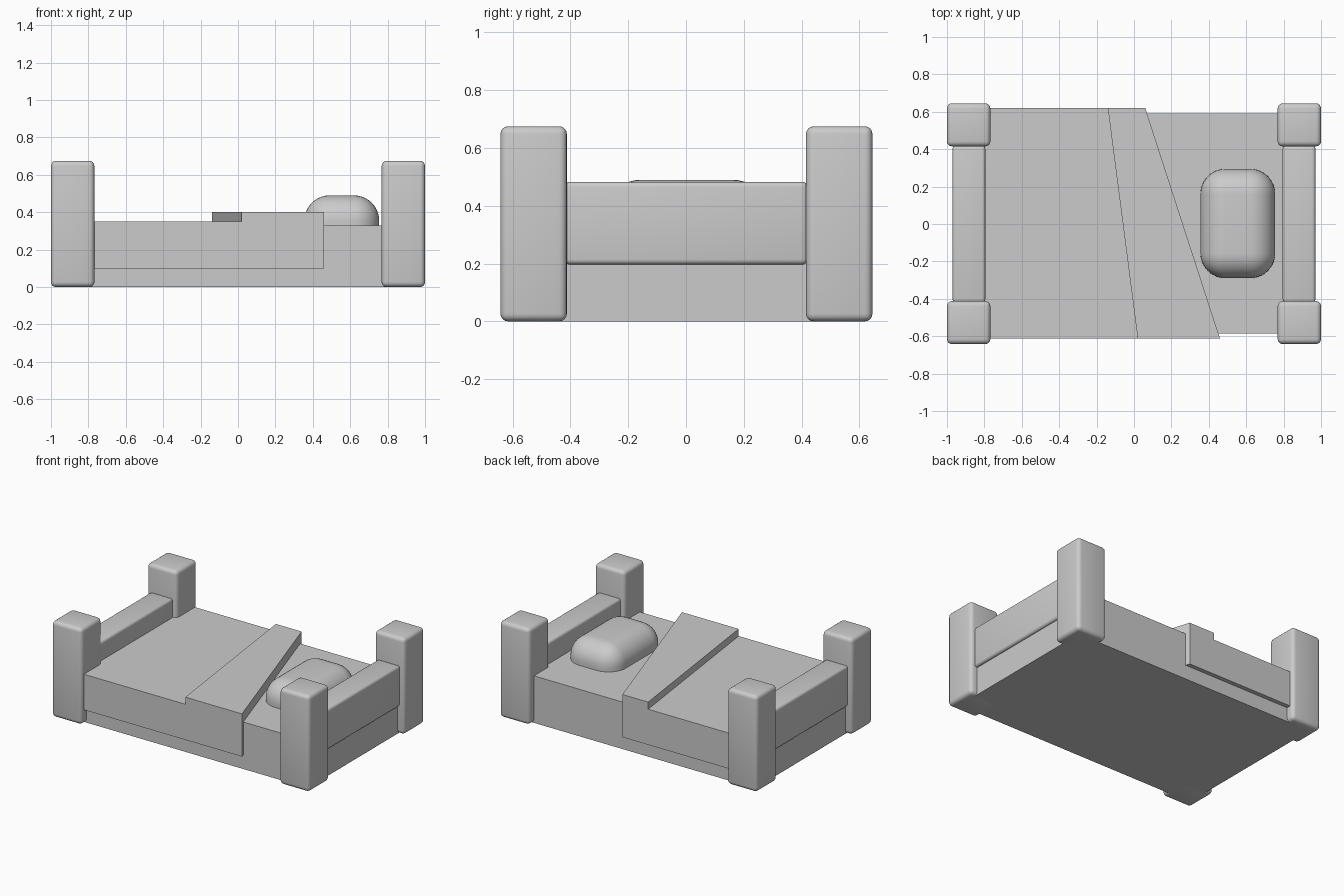
import bpy
import bmesh
import math

cube = bpy.data.objects.get("Cube")
if cube:
    bpy.data.objects.remove(cube, do_unlink=True)

# Single plain grey
grey = bpy.data.materials.new("plain_grey")
grey.use_nodes = True
colour = (0.6, 0.6, 0.6, 1)
grey.diffuse_color = colour
grey.node_tree.nodes["Principled BSDF"].inputs["Base Color"].default_value = colour


def add_object(name, bm):
    bmesh.ops.recalc_face_normals(bm, faces=bm.faces)
    mesh = bpy.data.meshes.new(name)
    bm.to_mesh(mesh)
    bm.free()
    mesh.materials.append(grey)
    obj = bpy.data.objects.new(name, mesh)
    bpy.context.collection.objects.link(obj)
    return obj


def box(name, low, high, radius=0.0, segments=4):
    """Box between two corners, with optional rounded edges."""
    bm = bmesh.new()
    bmesh.ops.create_cube(bm, size=1)
    for v in bm.verts:
        for i in range(3):
            v.co[i] = low[i] if v.co[i] < 0 else high[i]
    if radius:
        bmesh.ops.bevel(bm, geom=bm.edges[:], offset=radius, segments=segments,
                        profile=0.5, affect='EDGES')
    obj = add_object(name, bm)
    if radius:
        bpy.ops.object.select_all(action='DESELECT')
        obj.select_set(True)
        bpy.context.view_layer.objects.active = obj
        bpy.ops.object.shade_smooth_by_angle(angle=math.radians(35))
    return obj


# Mattress base
box("mattress", (-0.95, -0.585, 0), (0.95, 0.59, 0.33))

# Corner posts and end rails, repeated at both ends
for end, sx in (("foot", -1), ("head", 1)):
    for side, y0, y1 in (("front", -0.642, -0.412), ("back", 0.415, 0.645)):
        xs = sorted((sx * 0.768, sx))
        box(f"{end}_{side}_post", (xs[0], y0, 0), (xs[1], y1, 0.675), 0.027)
    xs = sorted((sx * 0.795, sx * 0.97))
    box(f"{end}_rail", (xs[0], -0.42, 0.197), (xs[1], 0.42, 0.483), 0.018)

# Blanket: stepped profile at front and back, joined into a skewed fold
bm = bmesh.new()
sections = []
for y, fold, edge in ((-0.613, 0.02, 0.46), (0.62, -0.14, 0.06)):
    profile = [(-0.9, 0.1), (-0.9, 0.35), (fold, 0.35),
               (fold, 0.4), (edge, 0.4), (edge, 0.1)]
    sections.append([bm.verts.new((x, y, z)) for x, z in profile])
front, back = sections
bm.faces.new(front)
bm.faces.new(back[::-1])
for i in range(len(front)):
    j = (i + 1) % len(front)
    bm.faces.new((front[i], back[i], back[j], front[j]))
add_object("blanket", bm)

# Pillow: soft rounded block half sunk into the mattress
box("pillow", (0.355, -0.29, 0.17), (0.755, 0.295, 0.49), 0.135, 10)
